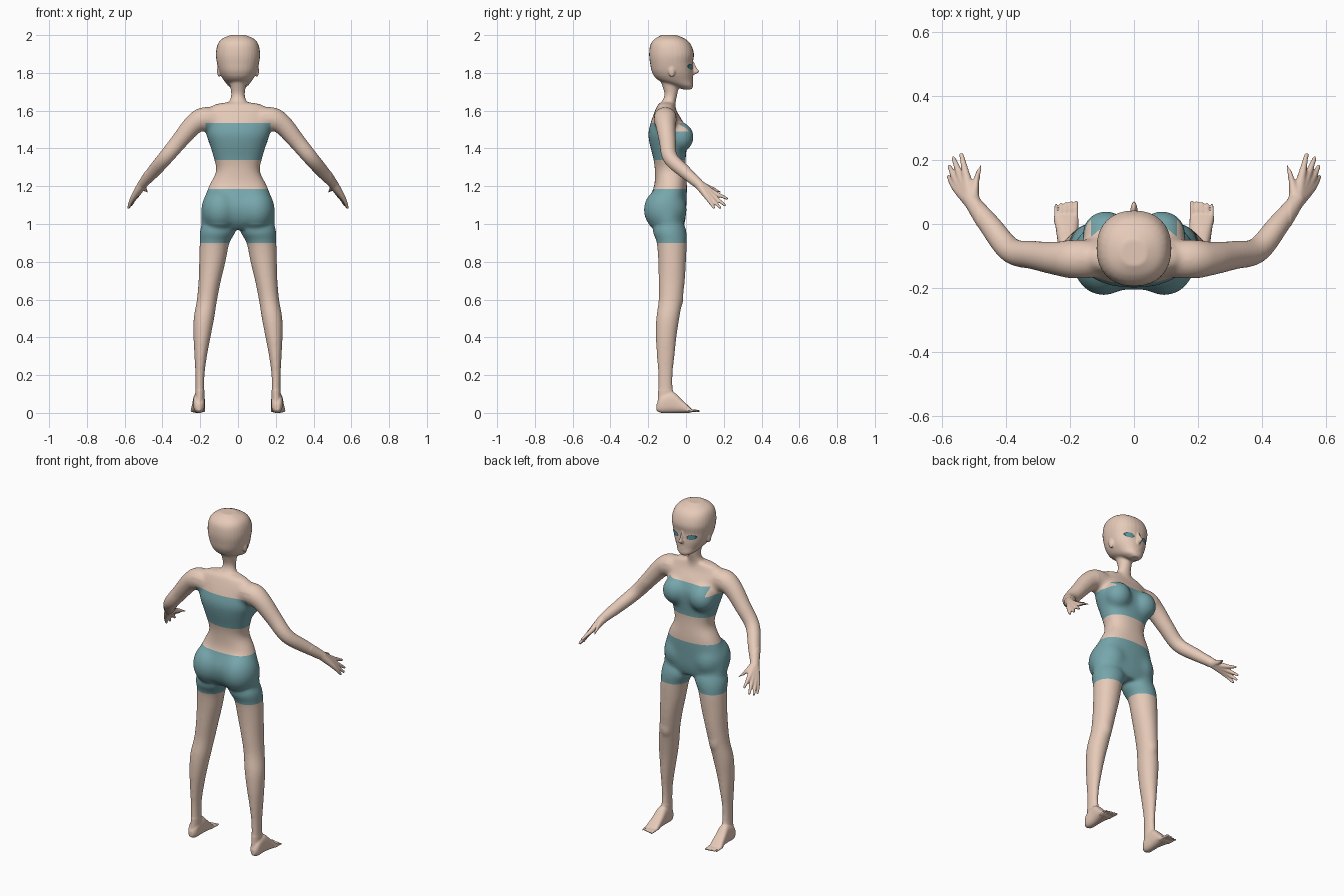
import bpy, bmesh, math
from mathutils import Vector, Matrix
from mathutils.bvhtree import BVHTree

cube = bpy.data.objects.get("Cube")
if cube:
    bpy.data.objects.remove(cube)


def material(name, rgb):
    m = bpy.data.materials.new(name)
    m.use_nodes = True
    m.diffuse_color = (*rgb, 1)
    bsdf = next(n for n in m.node_tree.nodes if n.type == 'BSDF_PRINCIPLED')
    bsdf.inputs["Base Color"].default_value = (*rgb, 1)
    bsdf.inputs["Roughness"].default_value = 0.8
    return m


skin = material("skin", (0.79, 0.59, 0.48))
cloth = material("teal cloth", (0.18, 0.38, 0.41))
lash = material("dark lashes", (0.04, 0.09, 0.1))
iris = material("teal iris", (0.09, 0.3, 0.36))

bm = bmesh.new()


def spline(rows, steps=6):
    """Smooth curve through rows of numbers."""
    rows = [Vector(r) for r in rows]
    out = []
    for i in range(len(rows) - 1):
        a, b = rows[i], rows[i + 1]
        ta = (b - rows[max(i - 1, 0)]) / 2
        tb = (rows[min(i + 2, len(rows) - 1)] - a) / 2
        for k in range(steps):
            t = k / steps
            out.append(a * (1 + 2 * t) * (1 - t) ** 2 + ta * t * (1 - t) ** 2
                       + b * t * t * (3 - 2 * t) + tb * t * t * (t - 1))
    return out + [rows[-1]]


def skin_rings(rings):
    """Closed surface through a list of rings of points."""
    vs = [[bm.verts.new(p) for p in ring] for ring in rings]
    n = len(vs[0])
    for a, b in zip(vs, vs[1:]):
        for i in range(n):
            bm.faces.new((a[i], a[(i + 1) % n], b[(i + 1) % n], b[i]))
    bm.faces.new(vs[0][::-1])
    bm.faces.new(vs[-1])


def loft(rows, side=1, along_y=False, power=2.0, n=32):
    """Rows of level, x min, x max, depth min, depth max."""
    rings = []
    for t, x0, x1, d0, d1 in spline(rows):
        ring = []
        for i in range(n):
            c, s = math.cos(math.tau * i / n), math.sin(math.tau * i / n)
            x = (x0 + x1) / 2 + (x1 - x0) / 2 * math.copysign(abs(c) ** (2 / power), c)
            d = (d0 + d1) / 2 + (d1 - d0) / 2 * math.copysign(abs(s) ** (2 / power), s)
            ring.append((side * x, t, d) if along_y else (side * x, d, t))
        rings.append(ring)
    skin_rings(rings)


def centred(rows):
    return [(z, -w, w, back, front) for z, w, back, front in rows]


def ball(centre, size):
    bmesh.ops.create_uvsphere(bm, u_segments=32, v_segments=18, radius=1,
                              matrix=Matrix.LocRotScale(Vector(centre), None, Vector(size)))


def tube(rows, side=1, n=16):
    """Rows of x, y, z, radius."""
    pts = spline(rows)
    pos = [p.xyz for p in pts]
    rings = []
    for i, p in enumerate(pos):
        t = (pos[min(i + 1, len(pos) - 1)] - pos[max(i - 1, 0)]).normalized()
        u = t.cross(Vector((0.6, -0.6, 0.5))).normalized()
        v = t.cross(u)
        ring = [p + (u * math.cos(math.tau * k / n) + v * math.sin(math.tau * k / n)) * pts[i][3]
                for k in range(n)]
        rings.append([(side * q.x, q.y, q.z) for q in ring])
    skin_rings(rings)
    ball((side * pos[-1].x, pos[-1].y, pos[-1].z), (pts[-1][3],) * 3)


# Head, nose, neck and torso
loft(centred([(1.713, .022, -.02, .03), (1.73, .05, -.06, .037), (1.76, .075, -.145, .036),
              (1.8, .097, -.178, .037), (1.85, .111, -.19, .036), (1.9, .117, -.195, .042),
              (1.95, .108, -.188, .026), (1.98, .085, -.165, -.005), (2.0, .04, -.13, -.05)]), power=2.25)
loft(centred([(1.788, .008, .0, .04), (1.805, .012, .0, .071), (1.82, .009, .0, .062), (1.86, .005, .0, .04)]))
loft(centred([(1.78, .05, -.145, -.03), (1.72, .04, -.122, -.04), (1.68, .037, -.115, -.045),
              (1.64, .05, -.132, -.055), (1.58, .07, -.15, -.05)]))
loft(centred([(1.645, .05, -.13, -.06), (1.63, .13, -.15, -.06), (1.59, .17, -.168, -.045),
              (1.54, .165, -.186, -.015), (1.48, .17, -.2, .008), (1.42, .15, -.192, .006),
              (1.34, .127, -.172, -.002), (1.28, .116, -.165, 0), (1.2, .155, -.169, .005),
              (1.1, .19, -.206, .002), (1.02, .196, -.192, -.003), (.97, .18, -.15, -.02)]), power=2.3)
ball((0, .024, 1.757), (.022, .014, .01))

for s in (1, -1):
    # Ear, bust and seat
    ball((s * .1, -.075, 1.81), (.011, .018, .032))
    ball((s * .088, -.03, 1.46), (.075, .072, .08))
    ball((s * .095, -.11, 1.075), (.1, .115, .12))
    # Leg
    loft([(1.07, .04, .165, -.14, -.04), (.97, .012, .2, -.175, 0), (.9, .045, .203, -.155, .004),
          (.8, .066, .206, -.147, 0), (.7, .09, .209, -.145, -.006), (.6, .11, .218, -.145, -.018),
          (.5, .126, .235, -.158, -.035), (.4, .145, .236, -.16, -.05), (.3, .164, .231, -.155, -.06),
          (.2, .177, .226, -.148, -.07), (.1, .178, .226, -.148, -.066), (.04, .178, .232, -.152, -.04)], s)
    ball((s * .163, -.04, .61), (.035, .027, .06))
    # Foot and toes
    loft([(-.156, .195, .22, .012, .045), (-.13, .178, .235, 0, .09), (-.07, .175, .238, 0, .11),
          (-.02, .174, .244, 0, .068), (.012, .174, .249, 0, .038), (.028, .177, .25, .002, .022)],
         s, True, 2.5)
    for i in range(5):
        x, r = .1815 + .0158 * i, .0078 - .0004 * i
        tube([(x, 0, .013, r), (x, .035, .012, r), (x, .068 - .002 * i, .009, r * .85)], s)
    # Arm
    tube([(.12, -.11, 1.555, .06), (.185, -.11, 1.555, .063), (.24, -.108, 1.522, .054),
          (.31, -.098, 1.44, .046), (.385, -.083, 1.35, .041), (.45, -.005, 1.275, .036),
          (.51, .075, 1.205, .025)], s)
    # Fingers, from index to little, then the thumb
    wrist = (.508, .07, 1.208, .025)
    for knuckle, tip in (((.525, .15, 1.165), (.54, .217, 1.135)), ((.54, .143, 1.15), (.565, .205, 1.1)),
                         ((.552, .13, 1.14), (.578, .18, 1.087)), ((.558, .115, 1.137), (.58, .148, 1.086)),
                         ((.495, .125, 1.19), (.478, .186, 1.168))):
        tube([wrist, (*knuckle, .0135), (*tip, .007)], s)

# Merge all parts into one continuous body
mesh = bpy.data.meshes.new("raw")
bm.to_mesh(mesh)
bm.free()
body = bpy.data.objects.new("body", mesh)
bpy.context.collection.objects.link(body)
mod = body.modifiers.new("merge", 'REMESH')
mod.mode = 'VOXEL'
mod.voxel_size = .0044
merged = bpy.data.meshes.new_from_object(body.evaluated_get(bpy.context.evaluated_depsgraph_get()))
body.modifiers.clear()
body.data = merged
merged.name = "body"
bpy.data.meshes.remove(mesh)

bm = bmesh.new()
bm.from_mesh(merged)


def soften(verts, times):
    for _ in range(times):
        bmesh.ops.smooth_vert(bm, verts=verts, factor=.5, use_axis_x=True, use_axis_y=True, use_axis_z=True)


soften(bm.verts[:], 2)
soften([v for v in bm.verts if .12 < v.co.z < 1.7 and abs(v.co.x) < .49], 30)
soften([v for v in bm.verts if 1.0 < v.co.z < 1.58 and abs(v.co.x) < .2], 50)
soften([v for v in bm.verts if 1.66 < v.co.z < 1.78 and v.co.y < -.03], 15)

# Cut clean clothing edges, then colour between them
for axis, levels in (((0, 0, 1), (.9, 1.185, 1.34, 1.49, 1.535)), ((1, 0, 0), (-.172, -.135, .135, .172))):
    for level in levels:
        bmesh.ops.bisect_plane(bm, geom=bm.verts[:] + bm.edges[:] + bm.faces[:],
                               plane_co=Vector(axis) * level, plane_no=axis)
for f in bm.faces:
    c = f.calc_center_median()
    armpit = c.z > 1.49 and abs(c.x) > .135 and c.y > -.1
    top = 1.34 < c.z < 1.535 and abs(c.x) < .172 and not armpit
    shorts = .9 < c.z < 1.185 and abs(c.x) < .3
    f.material_index = int(top or shorts)
    f.smooth = True
surface = BVHTree.FromBMesh(bm)
merged.materials.clear()
merged.materials.append(skin)
merged.materials.append(cloth)
bm.to_mesh(merged)
bm.free()


def face_plate(name, x, z, w, h, lift, mat, side):
    """Thin oval laid on the face."""
    b = bmesh.new()
    bmesh.ops.create_circle(b, cap_ends=True, segments=20, radius=1)
    bmesh.ops.poke(b, faces=b.faces[:])
    bmesh.ops.subdivide_edges(b, edges=b.edges[:], cuts=2, use_grid_fill=True)
    for v in b.verts:
        px, pz = x + v.co.x * w, z + v.co.y * h + v.co.x * h * .25
        hit, normal, _, _ = surface.ray_cast(Vector((side * px, 1, pz)), Vector((0, -1, 0)))
        v.co = hit + normal * lift
    for f in b.faces:
        f.smooth = True
        f.normal_update()
        if f.normal.y < 0:
            f.normal_flip()
    me = bpy.data.meshes.new(name)
    b.to_mesh(me)
    b.free()
    me.materials.append(mat)
    bpy.context.collection.objects.link(bpy.data.objects.new(name, me))


# Eyes
for side, word in ((1, "left"), (-1, "right")):
    face_plate(word + "_eye_outline", .053, 1.833, .027, .0145, .0015, lash, side)
    face_plate(word + "_iris", .052, 1.832, .02, .0125, .003, iris, side)
